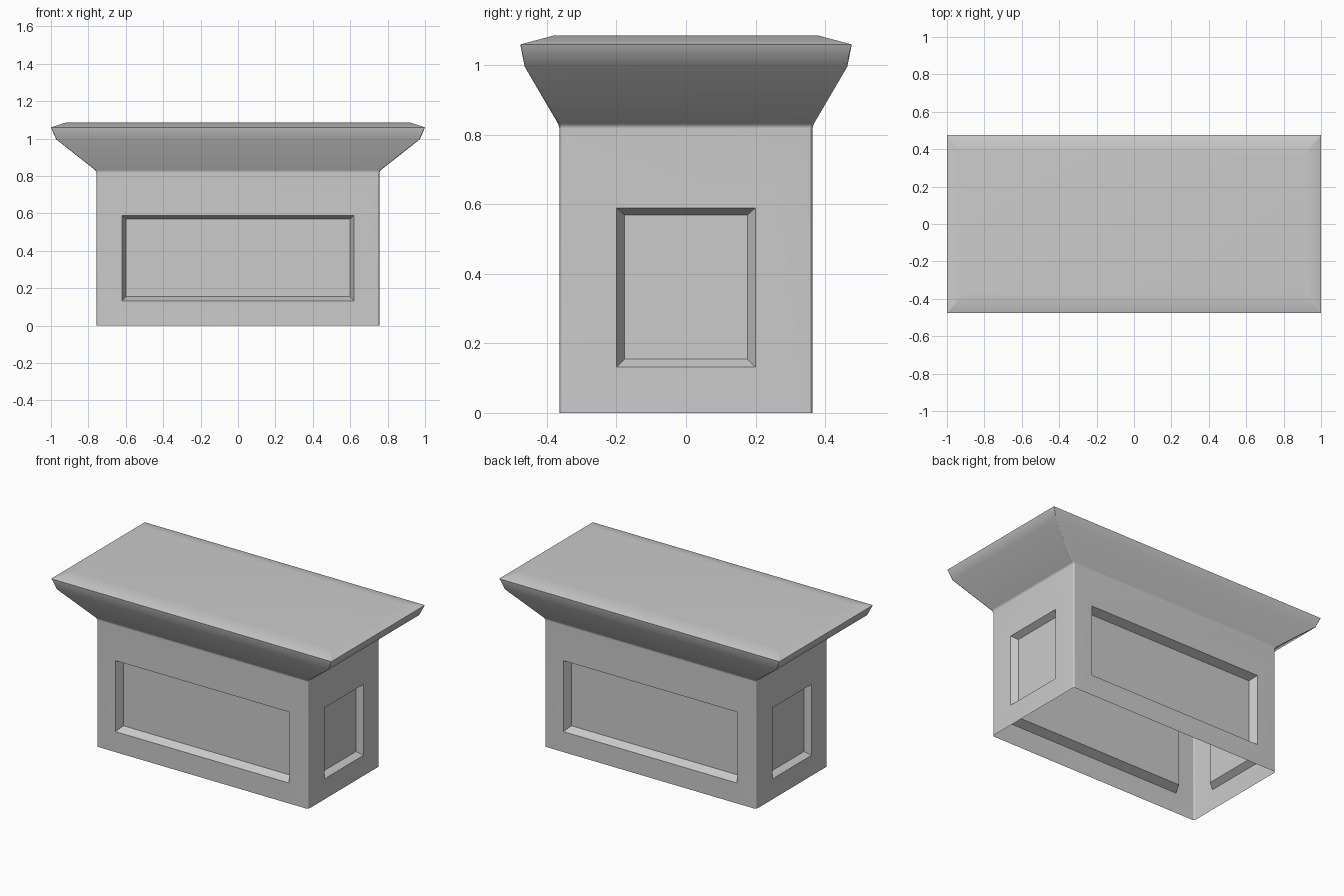
import bpy, bmesh
from mathutils import Vector

if "Cube" in bpy.data.objects:
    bpy.data.objects.remove(bpy.data.objects["Cube"])

bm = bmesh.new()


def ring(hx, hy, z, c):
    """Rectangle with chamfered corners, counter-clockwise from the front edge."""
    pts = [(-hx + c, -hy), (hx - c, -hy), (hx, -hy + c), (hx, hy - c),
           (hx - c, hy), (-hx + c, hy), (-hx, hy - c), (-hx, -hy + c)]
    return [bm.verts.new((x, y, z)) for x, y in pts]


def bridge(a, b):
    n = len(a)
    return [bm.faces.new((a[i], a[(i + 1) % n], b[(i + 1) % n], b[i])) for i in range(n)]


# Stacked outline: body, flared neck, lip, bevelled top
profile = [(0.756, 0.364, 0.0, 0.009), (0.756, 0.364, 0.818, 0.009),
           (0.764, 0.368, 0.832, 0.008), (0.972, 0.464, 0.996, 0.004),
           (1.0, 0.477, 1.06, 0.003), (0.92, 0.38, 1.086, 0.003)]
rings = [ring(*p) for p in profile]
bands = [bridge(a, b) for a, b in zip(rings, rings[1:])]
bm.faces.new(rings[-1])


def recess(face, half_out, half_in, depth):
    """Replace a body wall with a frame, sloped border and sunken panel."""
    corners = list(face.verts)
    face.normal_update()
    normal = face.normal.copy()
    along = (corners[1].co - corners[0].co).normalized()
    centre = (corners[0].co + corners[1].co) / 2

    def rect(h, z0, z1, d):
        return [bm.verts.new(centre + along * u + Vector((0, 0, z)) - normal * d)
                for u, z in ((-h, z0), (h, z0), (h, z1), (-h, z1))]

    bm.faces.remove(face)
    outer = rect(half_out, 0.132, 0.59, 0)
    inner = rect(half_in, 0.155, 0.57, depth)
    bridge(corners, outer)
    bridge(outer, inner)
    bm.faces.new(inner)


# Sunken panels on all four walls
for i in (0, 4):
    recess(bands[0][i], 0.62, 0.60, 0.053)
for i in (2, 6):
    recess(bands[0][i], 0.20, 0.177, 0.038)

mesh = bpy.data.meshes.new("counter_pedestal")
bm.to_mesh(mesh)
bm.free()
obj = bpy.data.objects.new("counter_pedestal", mesh)
bpy.context.collection.objects.link(obj)

# Smooth shading with crisp main edges
bpy.context.view_layer.objects.active = obj
obj.select_set(True)
bpy.ops.object.shade_smooth_by_angle(angle=0.85)
weighted = obj.modifiers.new("weighted_normals", 'WEIGHTED_NORMAL')
weighted.keep_sharp = True
